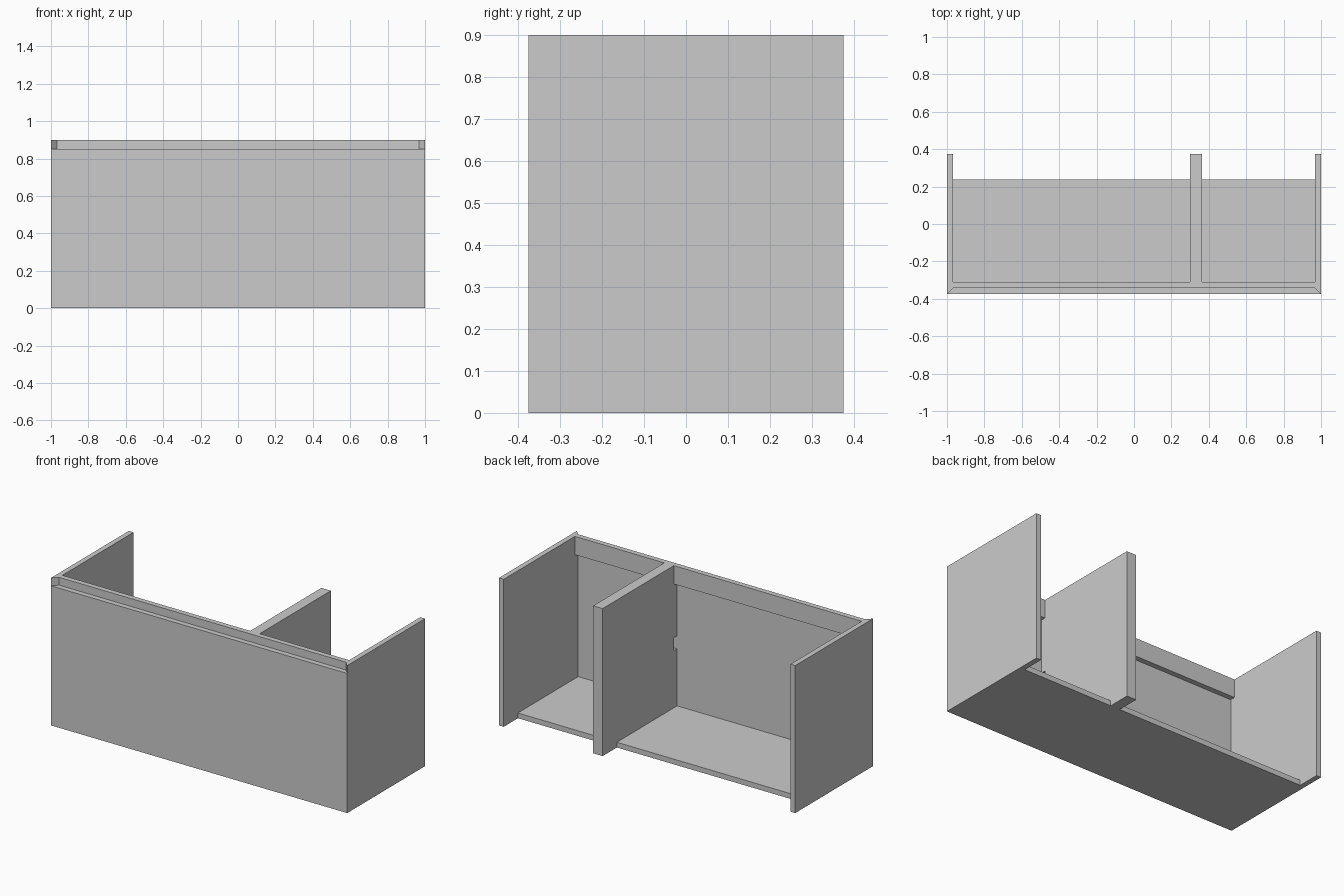
import bpy, bmesh

if "Cube" in bpy.data.objects:
    bpy.data.objects.remove(bpy.data.objects["Cube"])

T = 0.032                       # board thickness
X, Y, H = 1.0, 0.375, 0.9       # half width, half depth, height
FLOOR_BACK = 0.238              # rear edge of the floor board
RAIL_BOTTOM, FRONT_TOP = 0.788, 0.852


def loft(name, outer, inner):
    """Closed board between two matching outlines."""
    bm = bmesh.new()
    a = [bm.verts.new(p) for p in outer]
    b = [bm.verts.new(p) for p in inner]
    n = len(a)
    bm.faces.new(a)
    bm.faces.new(b[::-1])
    for i in range(n):
        j = (i + 1) % n
        bm.faces.new((a[i], b[i], b[j], a[j]))
    bmesh.ops.remove_doubles(bm, verts=bm.verts, dist=1e-5)
    bmesh.ops.recalc_face_normals(bm, faces=bm.faces)
    mesh = bpy.data.meshes.new(name)
    bm.to_mesh(mesh)
    bm.free()
    obj = bpy.data.objects.new(name, mesh)
    bpy.context.collection.objects.link(obj)
    return obj


def rect(x, lo, hi):
    return [(-x, lo), (x, lo), (x, hi), (-x, hi)]


# Side panels, mitred at the front and along the floor
back = [(FLOOR_BACK, 0), (Y, 0), (Y, H)]
side_out = [(-Y, 0), (FLOOR_BACK, 0)] + back + [(-Y, H)]
side_in = [(-Y + T, T), (FLOOR_BACK, T)] + back + [(-Y + T, H)]
for s, name in ((-1, "left_side"), (1, "right_side")):
    loft(name, [(s * X, y, z) for y, z in side_out],
         [(s * (X - T), y, z) for y, z in side_in])

# Front panel, stopping short of the top, mitred to sides and floor
loft("front_panel",
     [(x, -Y, z) for x, z in rect(X, 0, FRONT_TOP)],
     [(x, -Y + T, z) for x, z in rect(X - T, T, FRONT_TOP)])

# Floor board, mitred on three edges
loft("floor_board",
     [(x, y, 0) for x, y in rect(X, -Y, FLOOR_BACK)],
     [(x, y, T) for x, y in rect(X - T, -Y + T, FLOOR_BACK)])

# Top rail behind the front panel
f, r = -Y + T, -Y + 2 * T
rail = rect(X - T, RAIL_BOTTOM, H)
loft("top_rail", [(x, f, z) for x, z in rail], [(x, r, z) for x, z in rail])

# Double-thickness divider, notched for the floor, the rail and a cable slot
profile = [(f, T), (FLOOR_BACK, T), (FLOOR_BACK, 0), (Y, 0), (Y, H), (r, H),
           (r, RAIL_BOTTOM), (f, RAIL_BOTTOM),
           (f, 0.46), (r, 0.46), (r, 0.38), (f, 0.38)]
loft("divider", [(0.30, y, z) for y, z in profile],
     [(0.30 + 2 * T, y, z) for y, z in profile])
